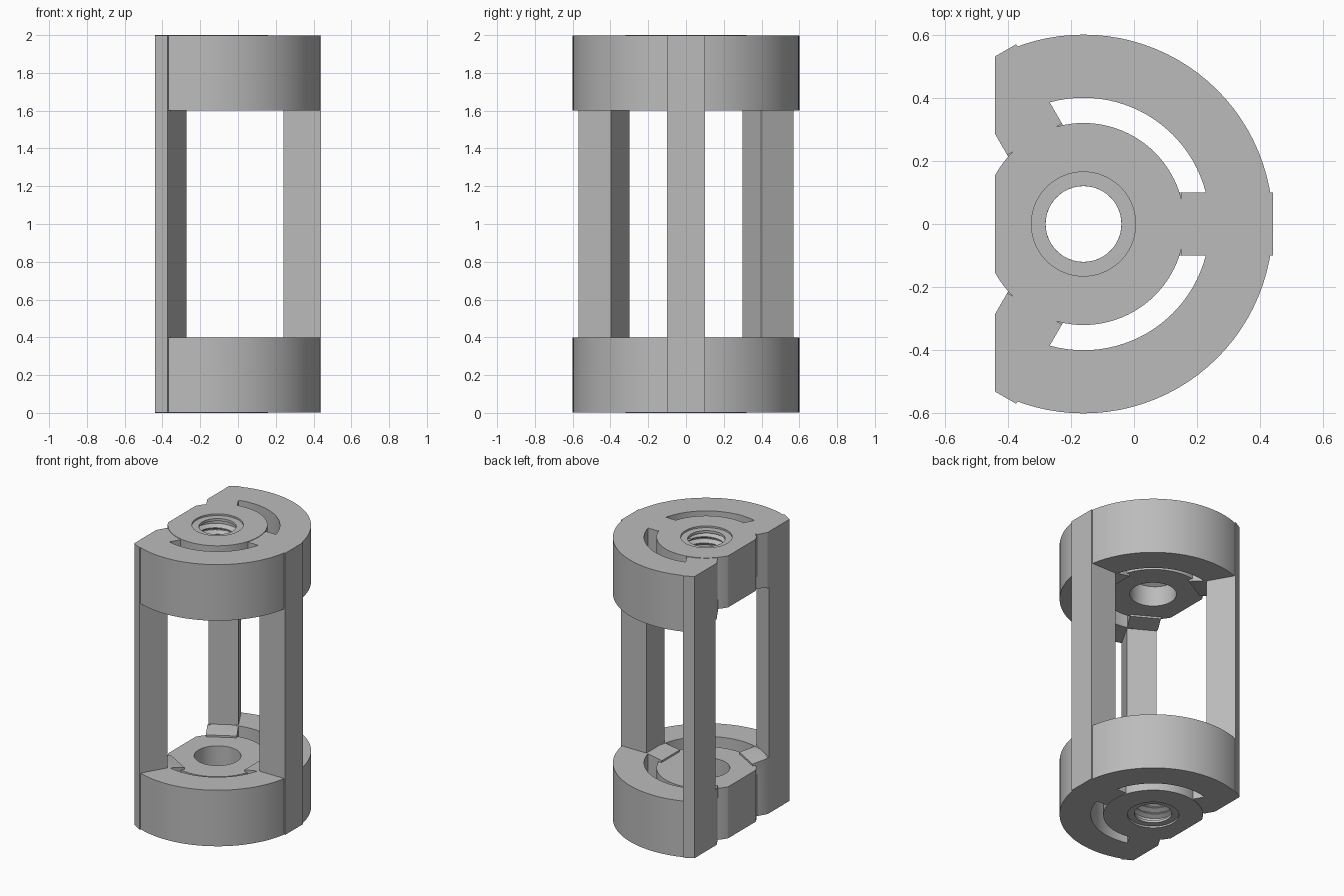
import bpy, bmesh
from math import radians, pi, cos, sin
from mathutils import Matrix, Vector

cube = bpy.data.objects.get("Cube")
if cube:
    bpy.data.objects.remove(cube, do_unlink=True)

AXIS_X = -0.16     # centre line of the round body
FLAT_X = -0.44     # flat side
SEGMENTS = 96
GAP = 0.003        # hub stands this far proud of the ring

grey = bpy.data.materials.new("plain grey")
grey.use_nodes = True
colour = (0.5, 0.5, 0.5, 1)
grey.diffuse_color = colour
grey.node_tree.nodes["Principled BSDF"].inputs["Base Color"].default_value = colour


def finish(name, bm, angle=0, flip=False):
    """Place around the centre line, trim at the flat side, make an object."""
    bmesh.ops.transform(bm, verts=bm.verts, matrix=Matrix.Translation((AXIS_X, 0, 0))
                        @ Matrix.Rotation(radians(angle), 4, "Z"))
    if flip:
        bmesh.ops.transform(bm, verts=bm.verts, matrix=Matrix.Translation((0, 0, 2))
                            @ Matrix.Rotation(pi, 4, "X"))
    bmesh.ops.bisect_plane(bm, geom=bm.verts[:] + bm.edges[:] + bm.faces[:],
                           plane_co=(FLAT_X, 0, 0), plane_no=(-1, 0, 0), clear_outer=True)
    bmesh.ops.holes_fill(bm, edges=[e for e in bm.edges if e.is_boundary], sides=0)
    bmesh.ops.recalc_face_normals(bm, faces=bm.faces)
    mesh = bpy.data.meshes.new(name)
    bm.to_mesh(mesh)
    bm.free()
    mesh.shade_smooth()
    mesh.set_sharp_from_angle(angle=radians(30))
    mesh.materials.append(grey)
    obj = bpy.data.objects.new(name, mesh)
    bpy.context.collection.objects.link(obj)


def revolve(profile):
    """Turn a closed (radius, height) outline about z."""
    bm = bmesh.new()
    verts = [bm.verts.new((r, 0, z)) for r, z in profile]
    edges = [bm.edges.new((verts[i - 1], verts[i])) for i in range(len(verts))]
    bmesh.ops.spin(bm, geom=verts + edges, cent=(0, 0, 0), axis=(0, 0, 1),
                   angle=2 * pi, steps=SEGMENTS)
    bmesh.ops.remove_doubles(bm, verts=bm.verts, dist=0.0001)
    return bm


def arm(profile, half_width=0.1):
    """Extrude a (radius, height) outline sideways."""
    bm = bmesh.new()
    face = bm.faces.new([bm.verts.new((r, -half_width, z)) for r, z in profile])
    new = bmesh.ops.extrude_face_region(bm, geom=[face])["geom"]
    bmesh.ops.translate(bm, vec=(0, 2 * half_width, 0),
                        verts=[g for g in new if isinstance(g, bmesh.types.BMVert)])
    return bm


def thread(start=0.03, pitch=0.045, turns=4, steps=48):
    """Helical ridge inside the bore."""
    bm = bmesh.new()
    section = [(0.153, 0), (0.12, pitch * 0.4), (0.12, pitch * 0.55), (0.153, pitch * 0.95)]
    rows = []
    for i in range(turns * steps + 1):
        a = 2 * pi * i / steps
        lift = start + pitch * i / steps
        rows.append([bm.verts.new((r * cos(a), r * sin(a), z + lift)) for r, z in section])
    for low, high in zip(rows, rows[1:]):
        for k in range(len(section)):
            bm.faces.new((low[k - 1], low[k], high[k], high[k - 1]))
    bm.faces.new(rows[0])
    bm.faces.new(rows[-1])
    return bm


RING = [(0.4, GAP), (0.6, GAP), (0.6, 0.4), (0.4, 0.4)]
HUB = [(0.165, 0), (0.165, 0.012), (0.12, 0.012), (0.12, 0.03), (0.15, 0.035),
       (0.15, 0.365), (0.32, 0.365), (0.32, 0)]
SPOKE = [(0.31, GAP), (0.31, 0.3), (0.28, 0.3), (0.28, 0.378), (0.4, 0.4),
         (0.42, 0.4), (0.42, GAP)]
POST = [(0.4, GAP), (0.6, GAP), (0.6, 2 - GAP), (0.4, 2 - GAP)]
SIDES = {"front": 240, "left": 0, "back": 120}

# End rings with threaded hubs and connecting spokes
for end, flip in (("lower", False), ("upper", True)):
    finish(end + "_ring", revolve(RING), flip=flip)
    finish(end + "_hub", revolve(HUB), flip=flip)
    finish(end + "_thread", thread(), flip=flip)
    for side, angle in SIDES.items():
        finish(f"{end}_{side}_spoke", arm(SPOKE), angle, flip)

# Upright posts
for side, angle in SIDES.items():
    finish(side + "_post", arm(POST), angle)
